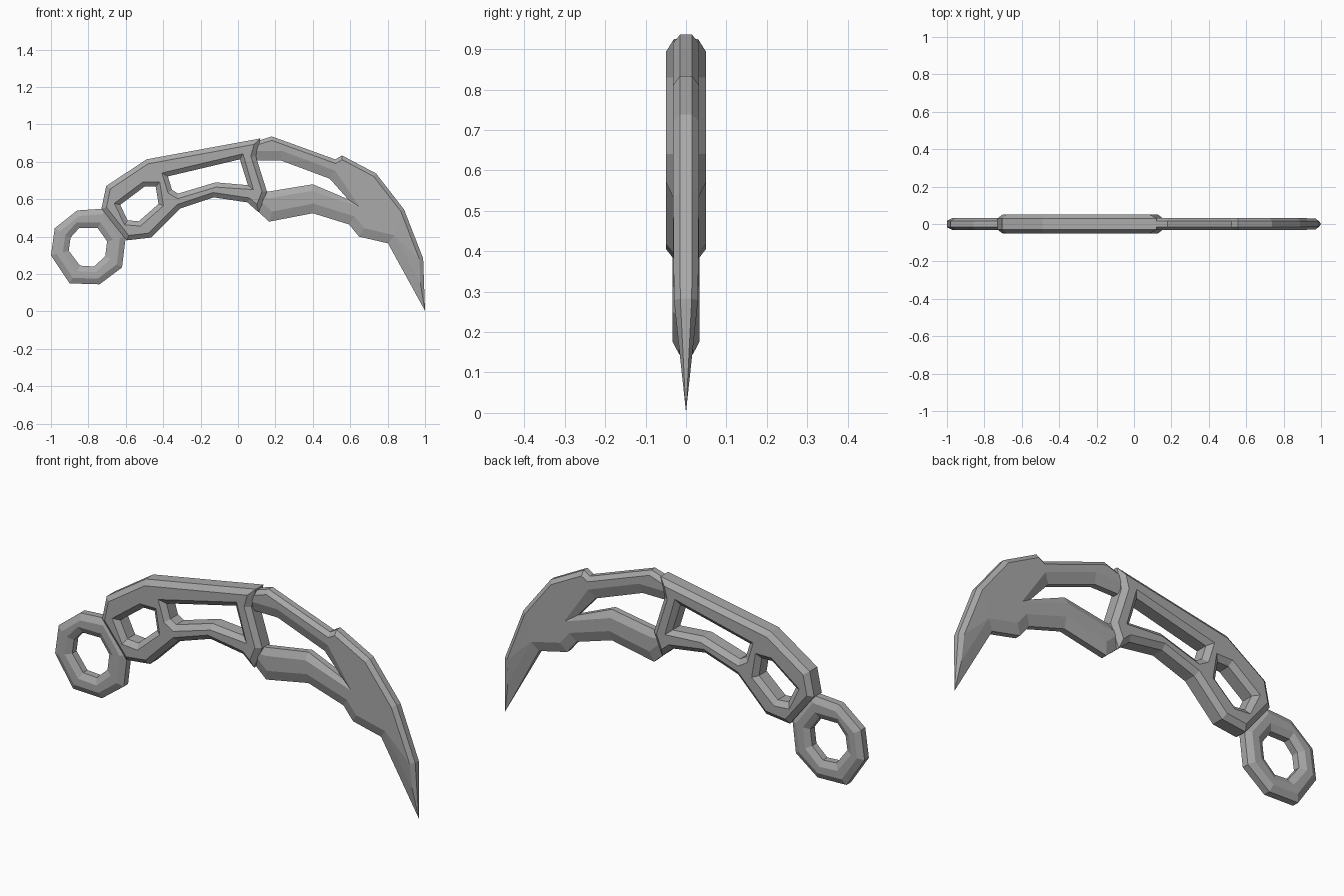
import bpy
import bmesh
from mathutils import Vector

cube = bpy.data.objects.get("Cube")
if cube:
    bpy.data.objects.remove(cube, do_unlink=True)

steel = bpy.data.materials.new("grey steel")
steel.use_nodes = True
grey = (0.4, 0.4, 0.4, 1.0)
steel.diffuse_color = grey
steel.node_tree.nodes["Principled BSDF"].inputs["Base Color"].default_value = grey


def inset_loop(points, widths, inward):
    """Move every edge of a closed loop by its own width and return the mitred corners."""
    pts = [Vector(p) for p in points]
    count = len(pts)
    area = sum(pts[i - 1].cross(pts[i]) for i in range(count))
    side = (1 if area > 0 else -1) * (1 if inward else -1)
    result = []
    for i, p in enumerate(pts):
        before = (p - pts[i - 1]).normalized()
        after = (pts[(i + 1) % count] - p).normalized()
        n1 = Vector((-before.y, before.x)) * side
        n2 = Vector((-after.y, after.x)) * side
        w1, w2 = widths[i - 1], widths[i]
        det = n1.cross(n2)
        if abs(det) < 0.05:
            move = n1 * w1
        else:
            move = Vector((w1 * n2.y - w2 * n1.y, w2 * n1.x - w1 * n2.x)) / det
        # Corners that open into the solid stay short
        reflex = before.cross(after) * side < 0
        limit = 1.5 * max(w1, w2) if reflex else 0.16
        if move.length > limit:
            move = move.normalized() * limit
        result.append(p + move)
    return result


def chamfered_plate(name, outline, holes, half, rim, width, taper=0.0):
    """Flat plate in the xz plane with chamfered borders and optional holes."""
    bm = bmesh.new()
    caps = {-1: [], 1: []}
    for number, loop in enumerate([outline] + holes):
        points = [p[:2] for p in loop]
        widths = [p[2] if len(p) > 2 else width for p in loop]
        inner = inset_loop(points, widths, number == 0)

        def ring(path, depth):
            return [bm.verts.new((x, depth * (min(1, z / taper) if taper else 1), z))
                    for x, z in path]

        rows = [ring(inner, -half), ring(points, -rim), ring(points, rim), ring(inner, half)]
        count = len(points)
        for a, b in zip(rows, rows[1:]):
            for i in range(count):
                j = (i + 1) % count
                bm.faces.new((a[i], a[j], b[j], b[i]))
        for side, row in ((-1, rows[0]), (1, rows[-1])):
            caps[side] += [bm.edges.get((row[i - 1], row[i])) for i in range(count)]
    for edges in caps.values():
        bmesh.ops.triangle_fill(bm, use_beauty=True, use_dissolve=False, edges=edges)
    bmesh.ops.recalc_face_normals(bm, faces=bm.faces)
    mesh = bpy.data.meshes.new(name)
    bm.to_mesh(mesh)
    bm.free()
    mesh.materials.append(steel)
    obj = bpy.data.objects.new(name, mesh)
    bpy.context.collection.objects.link(obj)
    return obj


# Finger ring: an irregular octagon with an octagonal hole
chamfered_plate(
    "finger_ring",
    [(-.86, .54), (-.71, .55), (-.6, .4), (-.62, .235), (-.74, .145),
     (-.9, .15), (-1, .3), (-.98, .445)],
    [[(-.85, .445), (-.75, .445), (-.7, .375), (-.71, .295), (-.77, .24),
      (-.845, .245), (-.905, .325), (-.895, .395)]],
    half=.033, rim=.017, width=.03)

# Handle frame with a small and a long window, ending in the angled guard
chamfered_plate(
    "handle",
    [(-.73, .55), (-.705, .67), (-.49, .813), (.12, .925), (.095, .83),
     (.155, .64), (.11, .53), (.05, .583), (-.13, .61), (-.31, .55),
     (-.465, .395), (-.595, .38)],
    [[(-.375, .722), (.01, .813), (.053, .675), (-.12, .69), (-.32, .63), (-.353, .65)],
     [(-.63, .57), (-.5, .667), (-.44, .667), (-.425, .575), (-.53, .482), (-.59, .487)]],
    half=.05, rim=.03, width=.025)

# Hooked blade with two struts rooted in the guard; third value is the bevel width
spine, slot, edge = .02, .05, .05
chamfered_plate(
    "blade",
    [(.07, .9, spine), (.18, .936, spine), (.52, .813, spine), (.556, .834, spine),
     (.738, .738, spine), (.888, .545, spine), (.99, .283, spine), (1, .003, edge),
     (.802, .364, edge), (.647, .4, edge), (.594, .465, edge), (.4, .525, edge),
     (.166, .48, edge), (.08, .56, spine), (.08, .63, .035), (.17, .642, .035),
     (.4, .68, .035), (.588, .6, slot), (.49, .71, slot), (.23, .807, slot),
     (.07, .807, spine)],
    [], half=.032, rim=.015, width=spine, taper=.3)
